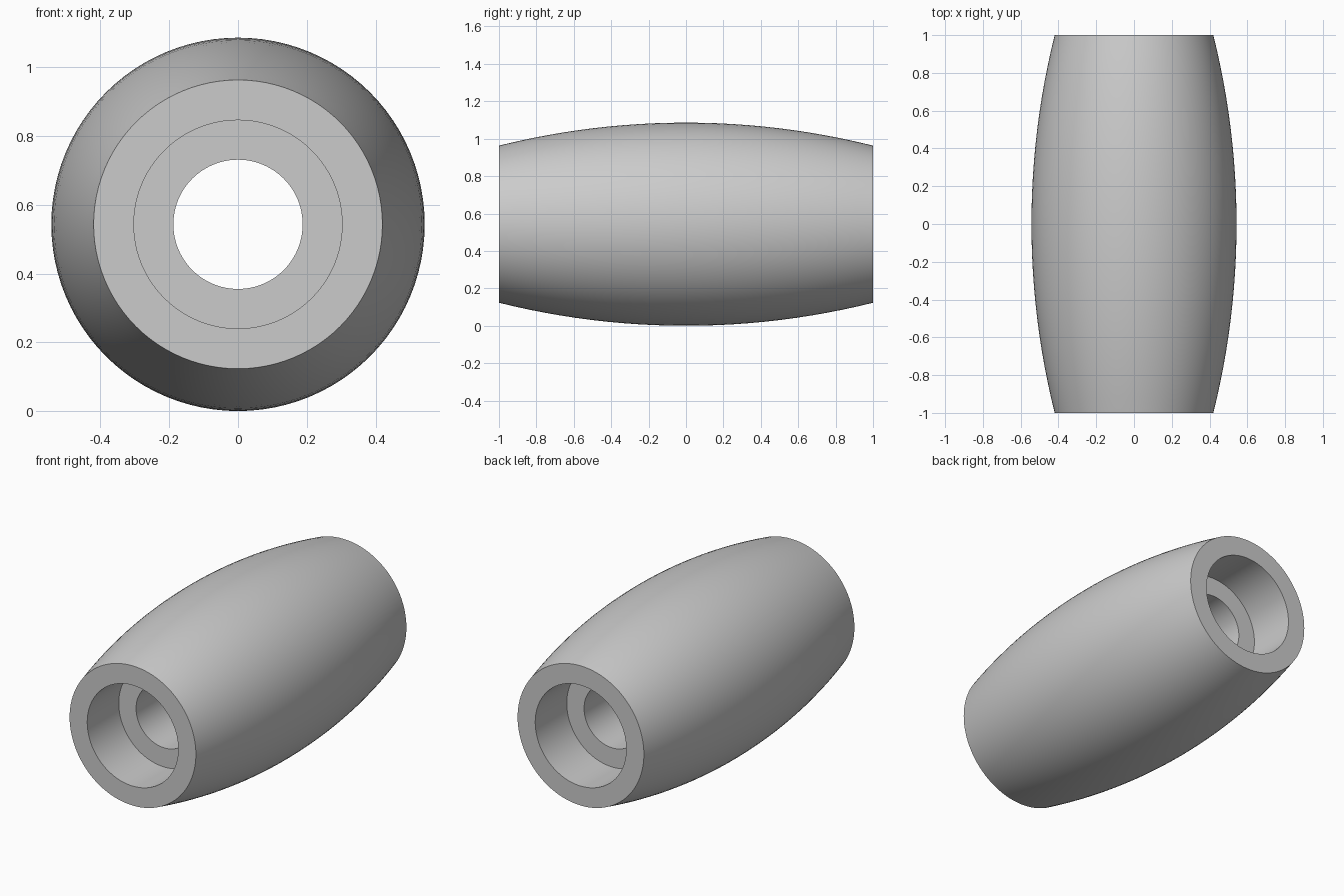
import bpy, bmesh, math
from mathutils import Matrix, Vector

cube = bpy.data.objects.get("Cube")
if cube:
    bpy.data.objects.remove(cube)

HALF = 1.0          # half length along y
R_MID, R_END = 0.543, 0.42
R_SEAT, R_BORE = 0.303, 0.188
SEAT_DEPTH = 0.3
STEPS, SIDES = 24, 96

# Plain grey material
grey = bpy.data.materials.new("plain_grey")
grey.use_nodes = True
colour = (0.6, 0.6, 0.6, 1)
grey.diffuse_color = colour
grey.node_tree.nodes["Principled BSDF"].inputs["Base Color"].default_value = colour

# Barrel outline: a circular arc from end to end
sag = R_MID - R_END
arc_r = (HALF ** 2 + sag ** 2) / (2 * sag)
sweep = math.asin(HALF / arc_r)
profile = []
for i in range(STEPS + 1):
    a = sweep * (2 * i / STEPS - 1)
    profile.append((arc_r * math.sin(a), R_MID - arc_r * (1 - math.cos(a))))

# Bearing seats at both ends, joined by the through bore
ledge = HALF - SEAT_DEPTH
profile += [(HALF, R_SEAT), (ledge, R_SEAT), (ledge, R_BORE),
            (-ledge, R_BORE), (-ledge, R_SEAT), (-HALF, R_SEAT)]

# Revolve the closed profile around the y axis
bm = bmesh.new()
verts = [bm.verts.new((r, y, 0)) for y, r in profile]
edges = [bm.edges.new((v, verts[i - 1])) for i, v in enumerate(verts)]
bmesh.ops.spin(bm, geom=verts + edges, cent=(0, 0, 0), axis=(0, 1, 0),
               angle=math.tau, steps=SIDES, use_duplicate=False)
bmesh.ops.remove_doubles(bm, verts=bm.verts, dist=0.0001)
bmesh.ops.recalc_face_normals(bm, faces=bm.faces)
bmesh.ops.transform(bm, matrix=Matrix.Translation(Vector((0, 0, R_MID))), verts=bm.verts)

mesh = bpy.data.meshes.new("barrel_roller")
bm.to_mesh(mesh)
bm.free()
mesh.materials.append(grey)
roller = bpy.data.objects.new("barrel_roller", mesh)
bpy.context.collection.objects.link(roller)

# Smooth curved walls, keeping the rims sharp
bpy.ops.object.select_all(action='DESELECT')
roller.select_set(True)
bpy.context.view_layer.objects.active = roller
bpy.ops.object.shade_smooth_by_angle(angle=math.radians(30))
